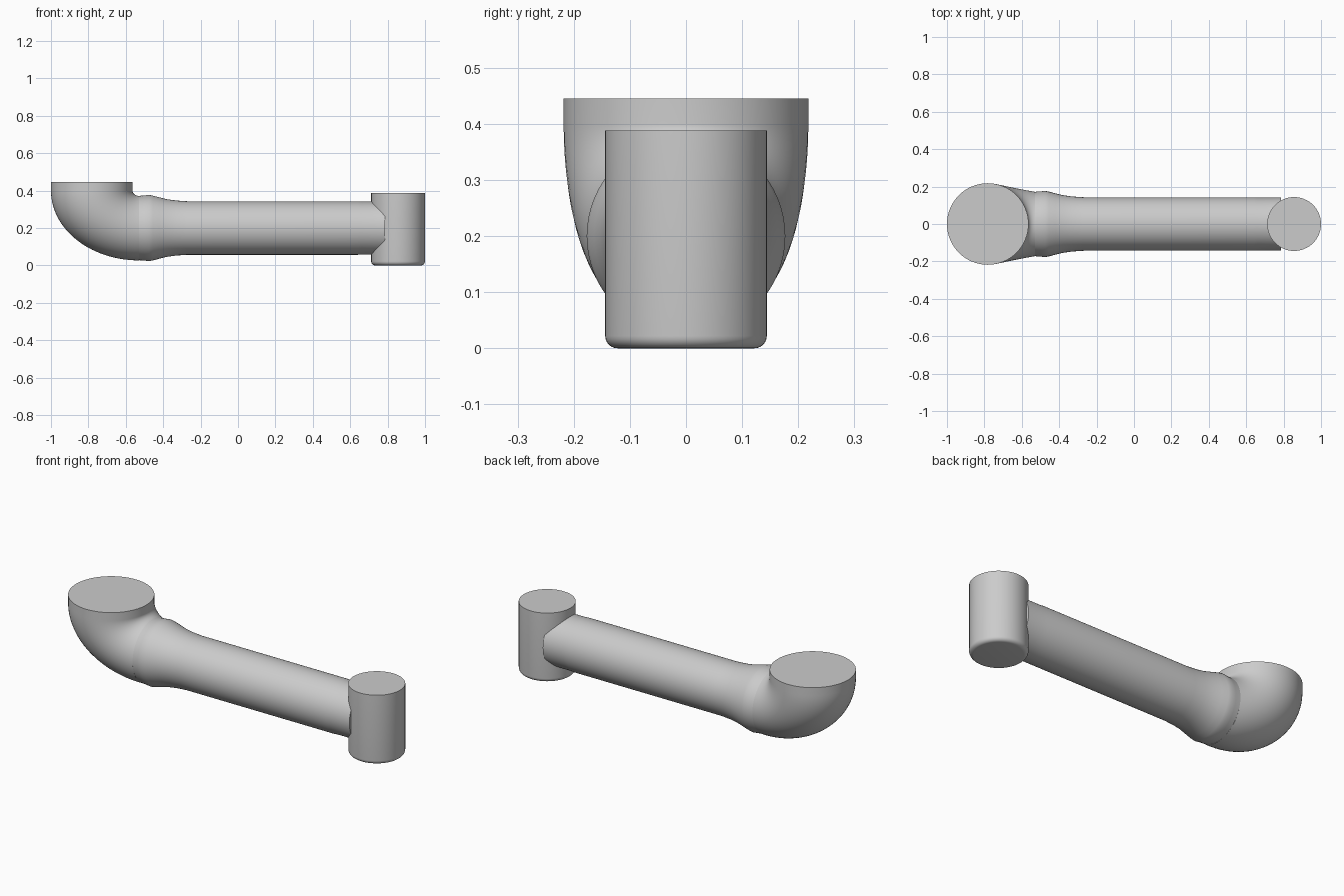
import bpy, bmesh
from math import sin, cos, pi, radians
from mathutils import Vector

cube = bpy.data.objects.get("Cube")
if cube:
    bpy.data.objects.remove(cube, do_unlink=True)

SEGMENTS = 64

grey = bpy.data.materials.new("plain_grey")
grey.use_nodes = True
grey.diffuse_color = (0.6, 0.6, 0.6, 1)
grey.node_tree.nodes["Principled BSDF"].inputs["Base Color"].default_value = (0.6, 0.6, 0.6, 1)


def loft(name, sections):
    """Skin a capped tube through rings given as (centre, half axis, half axis)."""
    bm = bmesh.new()
    rings = []
    for centre, u, v in sections:
        angles = [2 * pi * i / SEGMENTS for i in range(SEGMENTS)]
        rings.append([bm.verts.new(centre + u * cos(a) + v * sin(a)) for a in angles])
    for low, high in zip(rings, rings[1:]):
        for i in range(SEGMENTS):
            j = (i + 1) % SEGMENTS
            bm.faces.new((low[i], low[j], high[j], high[i]))
    bm.faces.new(rings[0][::-1])
    bm.faces.new(rings[-1])
    bmesh.ops.recalc_face_normals(bm, faces=bm.faces)
    mesh = bpy.data.meshes.new(name)
    bm.to_mesh(mesh)
    bm.free()
    mesh.materials.append(grey)
    obj = bpy.data.objects.new(name, mesh)
    bpy.context.collection.objects.link(obj)
    bpy.ops.object.select_all(action='DESELECT')
    obj.select_set(True)
    bpy.context.view_layer.objects.active = obj
    bpy.ops.object.shade_smooth_by_angle(angle=radians(35))
    return obj


X, Y, Z = Vector((1, 0, 0)), Vector((0, 1, 0)), Vector((0, 0, 1))

# Elbow: upright rim, then a quarter bend between an inner and an outer ellipse
pivot = Vector((-0.53, 0, 0.40))
STEPS = 28
elbow = [(Vector((-0.782, 0, 0.445)), X * 0.218, Y * 0.218)]
for k in range(STEPS + 1):
    a = pi / 2 * k / STEPS
    inner = pivot - X * 0.034 * cos(a) - Z * 0.028 * sin(a)
    outer = pivot - X * 0.47 * cos(a) - Z * 0.373 * sin(a)
    width = 0.172 + 0.046 * cos(a)
    elbow.append(((inner + outer) / 2, (inner - outer) / 2, Y * width))
loft("elbow", elbow)

# Horizontal arm: flared collar, straight tube, flat end inside the post
arm = [(-0.53, 0.172), (-0.50, 0.174), (-0.475, 0.177), (-0.455, 0.173), (-0.42, 0.164),
       (-0.38, 0.154), (-0.33, 0.147), (-0.27, 0.143), (0.64, 0.143), (0.66, 0.141), (0.785, 0.141)]
loft("arm_tube", [(Vector((x, 0, 0.2)), Y * r, Z * r) for x, r in arm])

# Upright post with a rounded bottom edge
FILLET, RADIUS = 0.022, 0.144
post = []
for k in range(7):
    a = pi / 2 * k / 6
    post.append((FILLET * (1 - sin(a)), RADIUS - FILLET * (1 - cos(a))))
post = post[::-1] + [(0.388, RADIUS)]
loft("end_post", [(Vector((0.856, 0, z)), X * r, Y * r) for z, r in sorted(post)])
